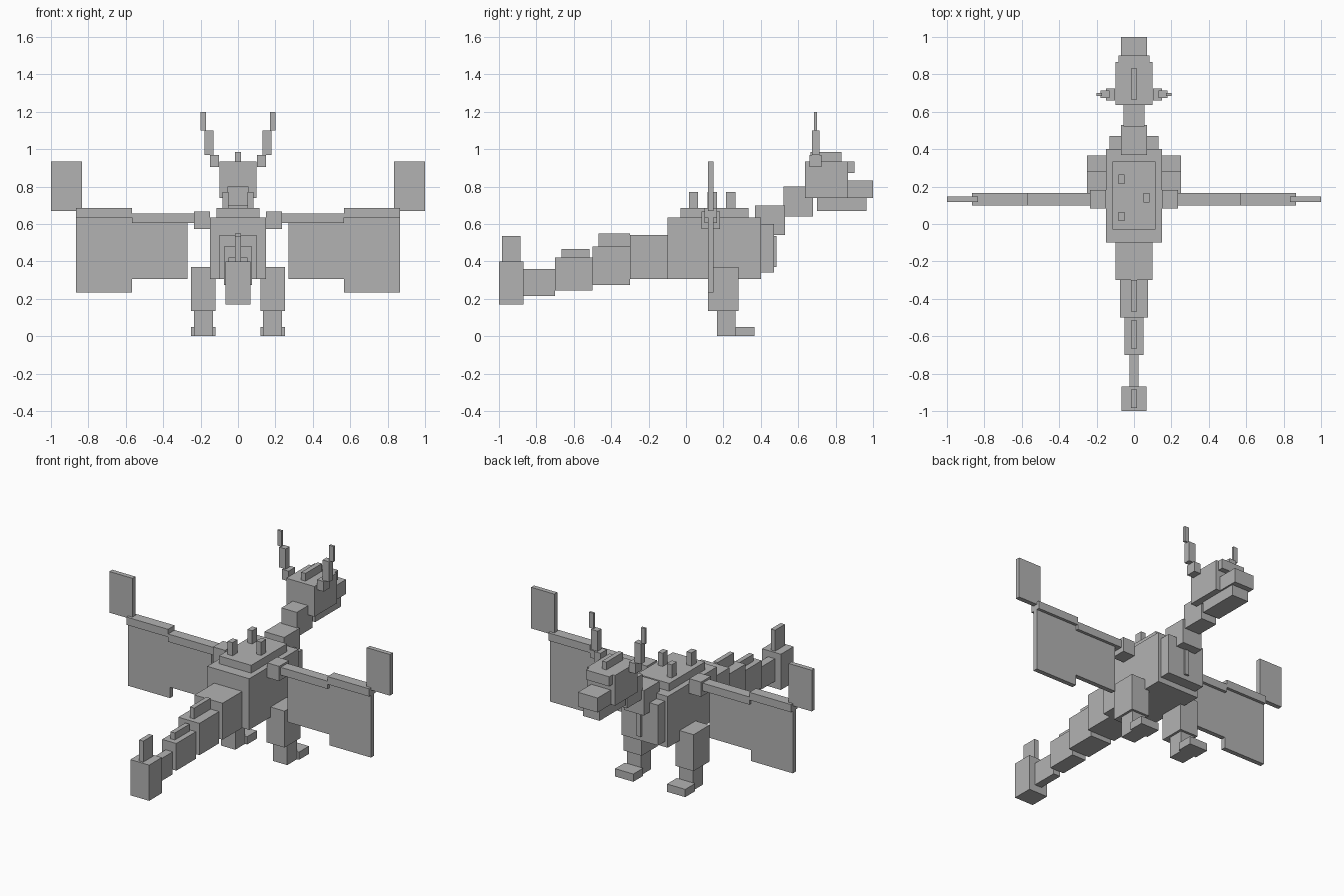
import bpy
import bmesh
from mathutils import Vector

default_cube = bpy.data.objects.get("Cube")
if default_cube:
    bpy.data.objects.remove(default_cube, do_unlink=True)

grey = bpy.data.materials.new("plain_grey")
grey.use_nodes = True
tone = .45
colour = (tone, tone, tone, 1)
grey.diffuse_color = colour
grey.node_tree.nodes["Principled BSDF"].inputs["Base Color"].default_value = colour


def block(name, *spans):
    """Flat-faced block filling the (low, high) spans along x, y and z."""
    mesh = bpy.data.meshes.new(name)
    bm = bmesh.new()
    bmesh.ops.create_cube(bm, size=1)
    bmesh.ops.scale(bm, vec=Vector([high - low for low, high in spans]), verts=bm.verts)
    bm.to_mesh(mesh)
    bm.free()
    mesh.materials.append(grey)
    obj = bpy.data.objects.new(name, mesh)
    obj.location = [(low + high) / 2 for low, high in spans]
    bpy.context.collection.objects.link(obj)


def around(middle, size):
    return (middle - size / 2, middle + size / 2)


def rising(start, size):
    return (start, start + size)


def central(name, half_width, y, z):
    block(name, (-half_width, half_width), y, z)


def pair(name, x, y, z):
    inner, outer = x
    block("left_" + name, x, y, z)
    block("right_" + name, (-outer, -inner), y, z)


fin_half_width = .015


def fin(name, front, length, base, height):
    central(name, fin_half_width, (front - length, front), rising(base, height))


# Body with plates on the back and chest
side, rear, front = .15, -.1, .4
belly, back, plate_top = .305, .635, .685
central("body", side, (rear, front), (belly, back))
central("back_plate", .115, (-.03, .335), (back, plate_top))
chest = .47
central("chest_plate", .13, (front, chest), (.34, .6))
central("chest_keel", fin_half_width, rising(chest, .013), (.37, .535))

# Back spikes, alternating from side to side
for step, name in enumerate(("rear", "middle", "front")):
    x = .067 * (-1 if step % 2 == 0 else 1)
    y = .04 + step / 10
    block(name + "_back_spike", around(x, .034), around(y, .05), rising(plate_top, .085))

# Neck, two equal steps up to the head
cube_size = .16
for step, name in enumerate(("lower_neck", "upper_neck")):
    y = rising(.37 + .15 * step, cube_size)
    z = rising(.54 + step / 10, cube_size)
    central(name, .07 - fin_half_width * step, y, z)

# Head
nape, face, mouth, crown = .635, .865, .74, .935
central("head", .1, (nape, face), (mouth, crown))
central("snout", .07, (face, 1), (mouth, .833))
central("lower_jaw", .06, (.7, .965), (.67, mouth))
central("brow", .083, (.84, .9), (.873, crown))
fin("head_crest", .832, .167, crown, .05)

# Horns, thinning as they rise and lean outwards
levels = (.905, .97, 1.1, 1.2)
widths = (.047, .048, .03)
for step, name in enumerate(("horn_base", "horn_middle", "horn_tip")):
    x = around(.125 + .03 * step, widths[step])
    y = around(.693, .065 - .025 * step)
    pair(name, x, y, (levels[step], levels[step + 1]))

# Tail, tapering evenly in every direction
length = .2
for step, name in enumerate(("base", "second", "third", "fourth")):
    start = rear - length * step
    low = belly - .03 * step
    high = .54 - .06 * step
    central("tail_" + name, .025 * (4 - step), (start - length, start), (low, high))
fin("tail_second_fin", -.3, .167, .48, .07)
fin("tail_third_fin", -.515, .15, .42, .045)
tip_top = .4
central("tail_tip", .067, (-1, -.87), (.17, tip_top))
fin("tail_tip_fin", -.885, .1, tip_top, .135)

# Legs
hip, knee, toe_joint = .185, .135, .265
pair("thigh", around(hip, .13), (.117, .28), (knee, .37))
pair("shin", around(hip, .1), (toe_joint - .1, toe_joint), (0, knee))
pair("foot", around(hip, .13), rising(toe_joint, .1), (0, .05))

# Wings
wing_y = .133
arm_y = around(wing_y, .067)
skin_y = around(wing_y, .03)
socket, elbow, wrist = .235, .568, .865
pair("shoulder", (side, socket), around(wing_y, .1), around(.62, .095))
arm_low, arm_height = .605, .05
pair("inner_wing_arm", (socket, elbow), arm_y, rising(arm_low, arm_height))
pair("inner_wing_skin", (.27, elbow), skin_y, (belly, arm_low))
arm_low += .03
pair("outer_wing_arm", (elbow, wrist), arm_y, rising(arm_low, arm_height))
pair("outer_wing_skin", (elbow, wrist), skin_y, (socket, arm_low))
pair("wing_tip", (.835, 1), skin_y, (.67, crown))
